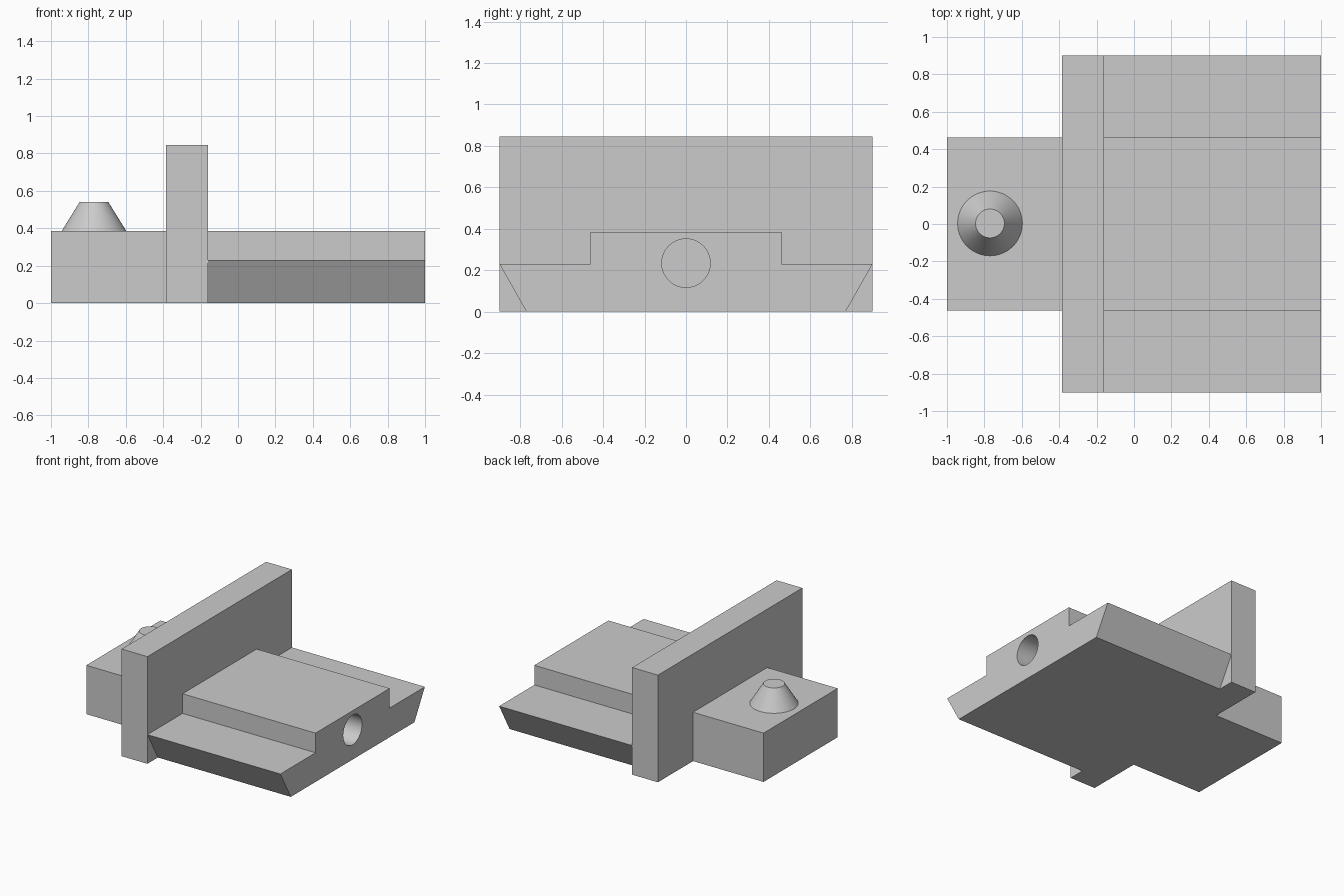
import bpy
import bmesh
import math

if "Cube" in bpy.data.objects:
    bpy.data.objects.remove(bpy.data.objects["Cube"])

# Single grey finish
GREY = (0.6, 0.6, 0.6, 1)
grey = bpy.data.materials.new("plain grey")
grey.use_nodes = True
grey.diffuse_color = GREY
grey.node_tree.nodes["Principled BSDF"].inputs["Base Color"].default_value = GREY

# Main dimensions
END, PLATE_BACK, PLATE_FRONT = -1.0, -0.385, -0.16
HALF_WIDTH, HALF_BLOCK, HALF_FOOT = 0.9, 0.462, 0.77
LEDGE, BLOCK_TOP, PLATE_TOP = 0.23, 0.385, 0.845


def extrude_x(name, half_profile, x0, x1):
    """Mirror a (y, z) half profile across y = 0 and extrude it along x."""
    profile = half_profile + [(-y, z) for y, z in reversed(half_profile)]
    bm = bmesh.new()
    face = bm.faces.new([bm.verts.new((x0, y, z)) for y, z in profile])
    grown = bmesh.ops.extrude_face_region(bm, geom=[face])["geom"]
    moved = [v for v in grown if isinstance(v, bmesh.types.BMVert)]
    bmesh.ops.translate(bm, verts=moved, vec=(x1 - x0, 0, 0))
    bmesh.ops.recalc_face_normals(bm, faces=bm.faces)
    mesh = bpy.data.meshes.new(name)
    bm.to_mesh(mesh)
    bm.free()
    mesh.materials.append(grey)
    obj = bpy.data.objects.new(name, mesh)
    bpy.context.collection.objects.link(obj)
    return obj


def smooth(obj):
    bpy.ops.object.select_all(action="DESELECT")
    obj.select_set(True)
    bpy.context.view_layer.objects.active = obj
    bpy.ops.object.shade_smooth_by_angle(angle=math.radians(30))


# Rear block and upright plate
extrude_x("rear_block", [(HALF_BLOCK, 0), (HALF_BLOCK, BLOCK_TOP)], END, PLATE_BACK)
extrude_x("upright_plate", [(HALF_WIDTH, 0), (HALF_WIDTH, PLATE_TOP)],
          PLATE_BACK, PLATE_FRONT)

# Dovetail slide with raised centre
slide = extrude_x("dovetail_slide",
                  [(HALF_FOOT, 0), (HALF_WIDTH, LEDGE),
                   (HALF_BLOCK, LEDGE), (HALF_BLOCK, BLOCK_TOP)],
                  PLATE_FRONT, 1.0)

# Blind round bore in the end of the slide
bpy.ops.mesh.primitive_cylinder_add(vertices=64, radius=0.117, depth=1.2,
                                    location=(0.5, 0, 0.234),
                                    rotation=(0, math.pi / 2, 0))
cutter = bpy.context.object
cutter.name = "bore_cutter"
cutter.hide_render = True
cutter.data.materials.append(grey)
cut = slide.modifiers.new("bore", "BOOLEAN")
cut.operation = "DIFFERENCE"
cut.solver = "EXACT"
cut.object = cutter
bpy.ops.object.select_all(action="DESELECT")
slide.select_set(True)
bpy.context.view_layer.objects.active = slide
bpy.ops.object.modifier_apply(modifier=cut.name)
bpy.data.objects.remove(cutter)
smooth(slide)

# Tapered peg on the rear block
bpy.ops.mesh.primitive_cone_add(vertices=64, radius1=0.173, radius2=0.077,
                                depth=0.155,
                                location=(-0.77, 0.003, BLOCK_TOP + 0.0775))
peg = bpy.context.object
peg.name = "tapered_peg"
peg.data.materials.append(grey)
smooth(peg)
